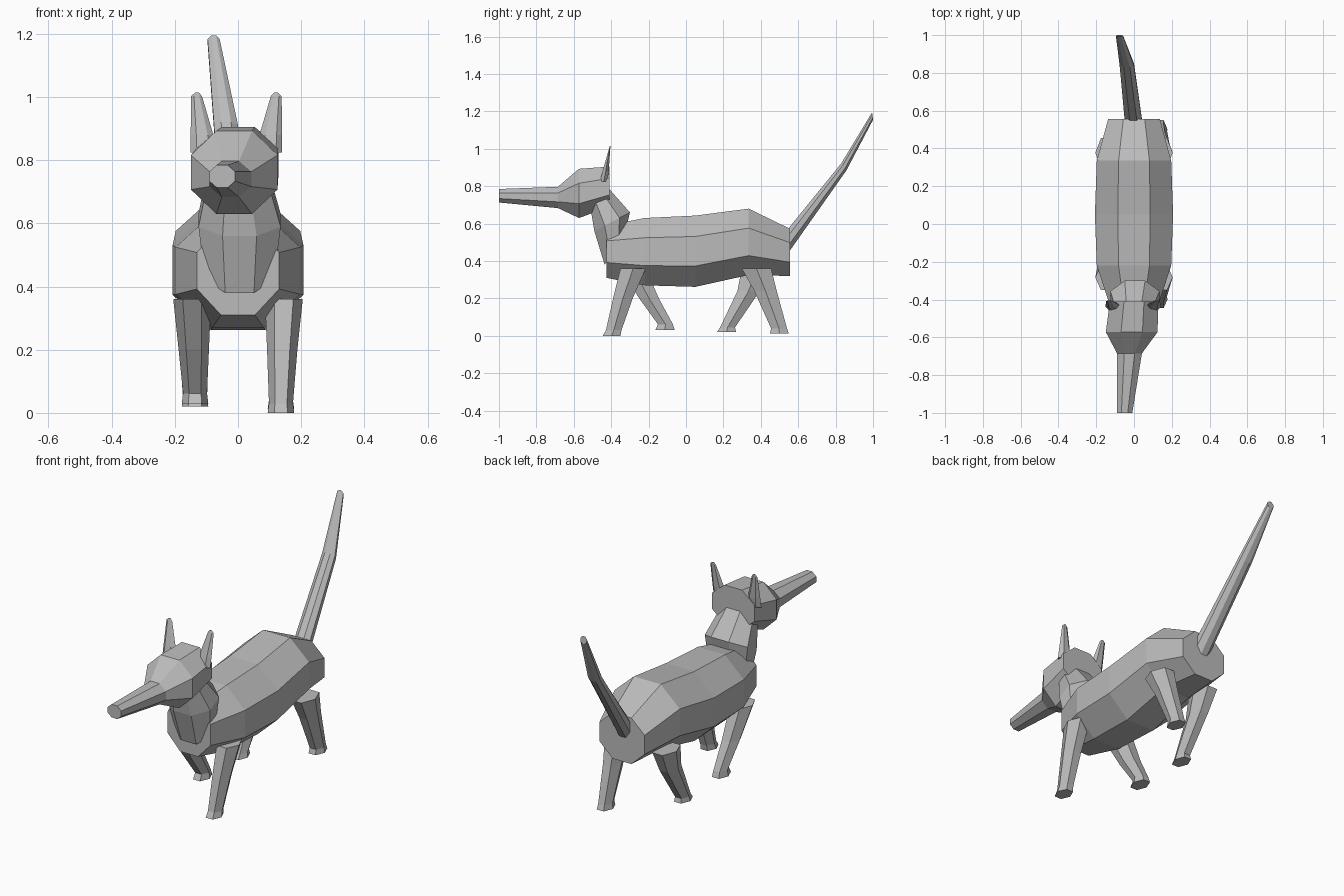
import bpy
import math

if "Cube" in bpy.data.objects:
    bpy.data.objects.remove(bpy.data.objects["Cube"], do_unlink=True)

grey = bpy.data.materials.new("warm_grey")
grey.use_nodes = True
grey.diffuse_color = (0.5, 0.5, 0.5, 1)
grey.node_tree.nodes["Principled BSDF"].inputs["Base Color"].default_value = (0.5, 0.5, 0.5, 1)


def loft(name, rings, sides=8):
    """Skin rings of (centre x, half width, (y, z) of one edge, (y, z) of the opposite edge)."""
    turn = math.pi / sides if sides == 8 else 0
    unit = [(math.cos(turn + math.tau * i / sides), math.sin(turn + math.tau * i / sides))
            for i in range(sides)]
    mu, mv = max(u for u, v in unit), max(v for u, v in unit)
    verts = []
    for x, half, (ya, za), (yb, zb) in rings:
        for u, v in unit:
            t = 0.5 + 0.5 * v / mv
            verts.append((x + half * u / mu, ya + (yb - ya) * t, za + (zb - za) * t))
    faces = [tuple(range(sides)), tuple(range(len(verts) - sides, len(verts)))]
    for r in range(len(rings) - 1):
        for i in range(sides):
            a, b = r * sides + i, r * sides + (i + 1) % sides
            faces.append((a, b, b + sides, a + sides))
    mesh = bpy.data.meshes.new(name)
    mesh.from_pydata(verts, [], faces)
    mesh.materials.append(grey)
    obj = bpy.data.objects.new(name, mesh)
    bpy.context.collection.objects.link(obj)
    # Consistent outward normals
    import bmesh
    bm = bmesh.new()
    bm.from_mesh(mesh)
    bmesh.ops.recalc_face_normals(bm, faces=bm.faces)
    bm.to_mesh(mesh)
    bm.free()
    return obj


# Torso, from chest to rump
loft("body", [(0, hw, (y, low), (y, high)) for y, hw, low, high in (
    (-0.425, 0.13, 0.31, 0.59), (-0.22, 0.197, 0.27, 0.63), (0.05, 0.207, 0.262, 0.643),
    (0.335, 0.197, 0.325, 0.68), (0.555, 0.137, 0.32, 0.573))])

# Neck, leaning forward out of the chest
loft("neck", [
    (0.005, 0.11, (-0.435, 0.38), (-0.33, 0.53)),
    (0.005, 0.13, (-0.49, 0.56), (-0.30, 0.66)),
    (0, 0.10, (-0.51, 0.68), (-0.41, 0.785)),
    (0, 0.09, (-0.52, 0.72), (-0.43, 0.82))])

# Head and long snout, turned slightly to one side
loft("head", [(x, hw, (y, low), (y, high)) for x, y, hw, low, high in (
    (0, -0.41, 0.128, 0.69, 0.905), (-0.012, -0.572, 0.137, 0.63, 0.893),
    (-0.024, -0.685, 0.066, 0.683, 0.797), (-0.05, -1.0, 0.041, 0.713, 0.785))])

# Thin upright ears
for side, label in ((1, "left"), (-1, "right")):
    loft(label + "_ear", [(side * x - 0.005, hw, (front, z), (back, z)) for x, hw, front, back, z in (
        (0.105, 0.04, -0.46, -0.42, 0.825), (0.109, 0.036, -0.446, -0.413, 0.88),
        (0.126, 0.017, -0.411, -0.405, 1.003), (0.125, 0.006, -0.408, -0.404, 1.014))], 6)

# Raised tail
loft("tail", [
    (-0.003, 0.046, (0.54, 0.565), (0.555, 0.455)),
    (-0.038, 0.038, (0.83, 0.922), (0.858, 0.885)),
    (-0.077, 0.019, (0.995, 1.195), (1.0, 1.155))])

# Legs in mid stride: ring heights with their front and back edges
strides = {
    "front_left": (1, ((0.36, -0.35, -0.215), (0.2, -0.39, -0.285),
                       (0.03, -0.428, -0.345), (0, -0.445, -0.35))),
    "front_right": (-1, ((0.36, -0.35, -0.215), (0.2, -0.25, -0.145),
                         (0.062, -0.15, -0.07), (0.03, -0.165, -0.06))),
    "hind_left": (1, ((0.36, 0.298, 0.455), (0.24, 0.365, 0.485),
                      (0.04, 0.455, 0.54), (0.012, 0.448, 0.55))),
    "hind_right": (-1, ((0.36, 0.298, 0.455), (0.24, 0.275, 0.395),
                        (0.045, 0.182, 0.262), (0.02, 0.165, 0.268)))}
for label, (side, steps) in strides.items():
    rings = []
    for (z, front, back), x, hw in zip(steps, (0.145, 0.14, 0.136, 0.136), (0.06, 0.048, 0.038, 0.042)):
        rings.append((side * x, hw, (front, z), (back, z)))
    loft(label + "_leg", rings, 6)
